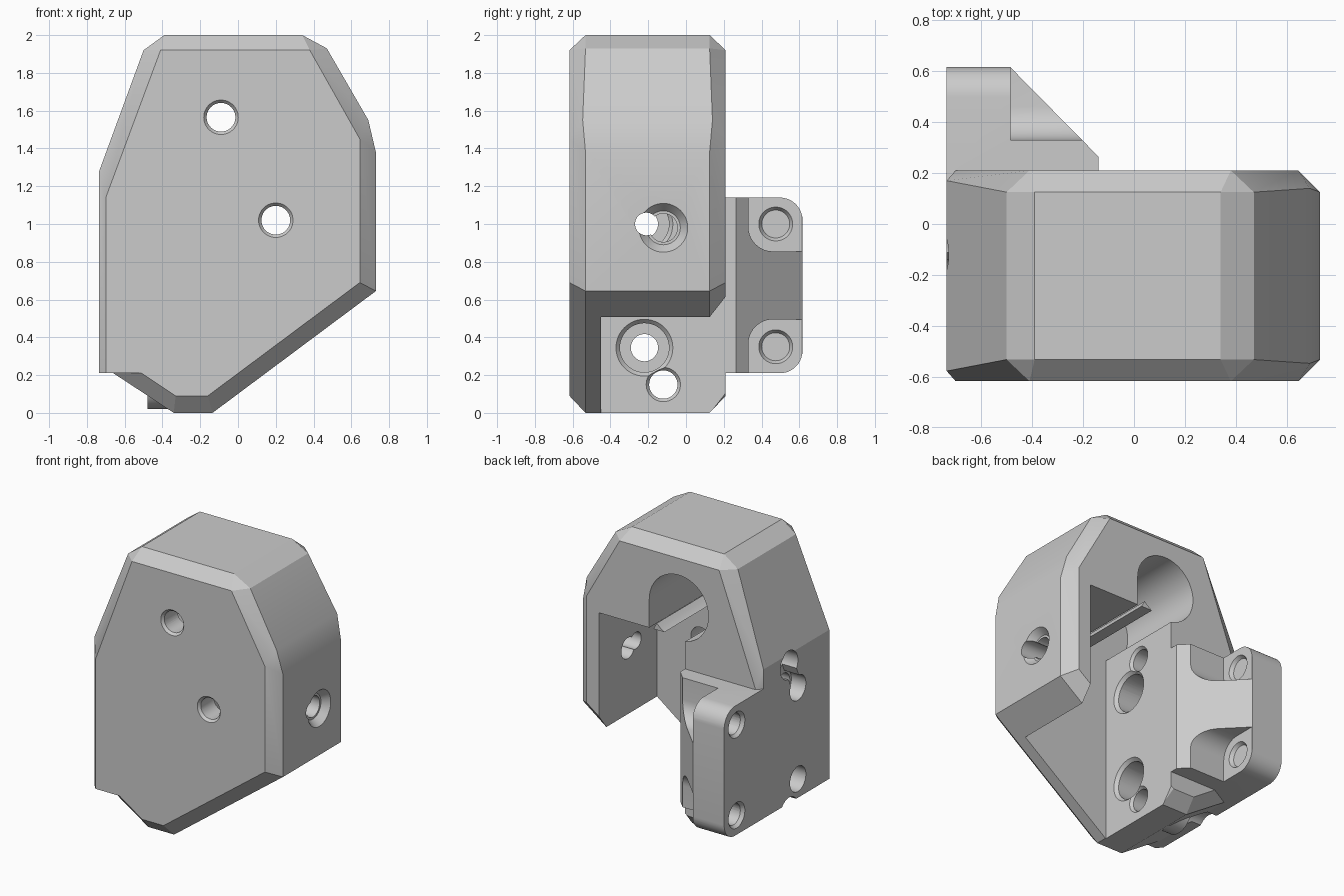
import bpy, bmesh, math
from mathutils import Matrix, Vector

if "Cube" in bpy.data.objects:
    bpy.data.objects.remove(bpy.data.objects["Cube"], do_unlink=True)

grey = bpy.data.materials.new("plain_grey")
grey.use_nodes = True
grey.diffuse_color = (0.6, 0.6, 0.6, 1)
grey.node_tree.nodes["Principled BSDF"].inputs["Base Color"].default_value = (0.6, 0.6, 0.6, 1)


def finish(name, bm):
    bmesh.ops.remove_doubles(bm, verts=bm.verts, dist=0.0005)
    bmesh.ops.recalc_face_normals(bm, faces=bm.faces)
    mesh = bpy.data.meshes.new(name)
    bm.to_mesh(mesh)
    bm.free()
    mesh.materials.append(grey)
    ob = bpy.data.objects.new(name, mesh)
    bpy.context.collection.objects.link(ob)
    return ob


def loft(name, rings):
    """Closed solid skinned through matching rings of points."""
    bm = bmesh.new()
    rows = [[bm.verts.new(p) for p in ring] for ring in rings]
    n = len(rows[0])
    for a, b in zip(rows, rows[1:]):
        for i in range(n):
            j = (i + 1) % n
            bm.faces.new((a[i], a[j], b[j], b[i]))
    bm.faces.new(rows[0])
    bm.faces.new(rows[-1])
    return finish(name, bm)


def along_x(name, yz, x0, x1):
    return loft(name, [[(x, y, z) for y, z in yz] for x in (x0, x1)])


def along_y(name, xz, y0, y1):
    return loft(name, [[(x, y, z) for x, z in xz] for y in (y0, y1)])


def along_z(name, xy, z0, z1):
    return loft(name, [[(x, y, z) for x, y in xy] for z in (z0, z1)])


def arc(cx, cy, r, start, end, steps=10):
    return [(cx + r * math.cos(math.radians(start + (end - start) * i / steps)),
             cy + r * math.sin(math.radians(start + (end - start) * i / steps)))
            for i in range(steps + 1)]


def rod(axis, a, b, c, d, r0, r1=None):
    """Round rod along an axis at cross position (a, b), from c to d."""
    r1 = r0 if r1 is None else r1
    rings = []
    for t, r in ((c, r0), (d, r1)):
        circle = arc(a, b, r, 0, 352.5, 47)
        rings.append([(t, p, q) if axis == "x" else (p, t, q) for p, q in circle])
    return loft("rod", rings)


def boolean(target, tool, mode="DIFFERENCE"):
    mod = target.modifiers.new("join", "BOOLEAN")
    mod.operation, mod.object, mod.solver = mode, tool, "EXACT"
    bpy.context.view_layer.objects.active = target
    bpy.ops.object.modifier_apply(modifier=mod.name)
    bpy.data.objects.remove(tool, do_unlink=True)


# Chamfered housing: outer x, z, inset x, z, chamfer depth
FRONT, BACK = -0.617, 0.21
profile = [
    (-0.735, 0.21, -0.70, 0.21, 0.04), (-0.735, 1.28, -0.70, 1.14, 0.04),
    (-0.50, 1.92, -0.41, 1.92, 0.085), (-0.39, 2.0, -0.41, 1.92, 0.085),
    (0.34, 2.0, 0.38, 1.92, 0.085), (0.47, 1.93, 0.38, 1.92, 0.085),
    (0.69, 1.55, 0.645, 1.45, 0.07), (0.73, 1.38, 0.645, 1.45, 0.085),
    (0.73, 0.645, 0.645, 0.69, 0.085), (-0.135, 0.0, -0.16, 0.09, 0.085),
    (-0.34, 0.0, -0.33, 0.09, 0.085), (-0.66, 0.21, -0.51, 0.21, 0.085)]
housing = loft("housing", [
    [(p[2], FRONT, p[3]) for p in profile],
    [(p[0], FRONT + p[4], p[1]) for p in profile],
    [(p[0], BACK - p[4], p[1]) for p in profile],
    [(p[2], BACK, p[3]) for p in profile]])

# Mounting ear with a sloped web and two open screw pockets
Y_EAR, LOW, HIGH, R = 0.617, 0.21, 1.14, 0.12
outline = ([(0.1, LOW)] + arc(Y_EAR - R, LOW + R, R, -90, 0)
           + arc(Y_EAR - R, HIGH - R, R, 0, 90) + [(0.1, HIGH)])
ear = along_x("ear", outline, -0.735, -0.14)
boolean(ear, along_z("slope", [(-0.49, 0.62), (-0.14, 0.265), (0.2, 0.265),
                               (0.2, 0.9), (-0.49, 0.9)], -1, 3))
for side in (1, -1):
    pocket = [(0.33, 2)] + arc(0.46, 0.985, 0.13, 180, 270) + [(0.9, 0.855), (0.9, 2)]
    mid = (LOW + HIGH) / 2
    pocket = [(y, mid + side * (z - mid)) for y, z in pocket]
    boolean(ear, along_x("pocket", pocket, -0.485, 0.3))
boolean(housing, ear, "UNION")

# Round boss under the side wall
boolean(housing, rod("x", -0.12, 0.15, -0.48, -0.2, 0.13), "UNION")

# Main cavity, open at the back and below, with a round bay above it
boolean(housing, along_y("cavity", [(-0.14, -1), (0.545, -1), (0.545, 1.36), (-0.14, 1.36)],
                         -0.45, 1.5))
bay = arc(-0.09, 1.565, 0.235, 0, 318, 40)
bay += [(0.145, 1.3)]
boolean(housing, along_y("bay", bay, -0.4503, 1.5))

# Front screw holes with a small countersink
for x, z in ((-0.09, 1.565), (0.2, 1.02)):
    boolean(housing, rod("y", x, z, -0.8, -0.3, 0.076))
    boolean(housing, rod("y", x, z, FRONT - 0.01, FRONT + 0.02, 0.1, 0.074))

# Ear screw holes
for z in (0.35, 1.0):
    boolean(housing, rod("x", 0.475, z, -1, -0.3, 0.075))
    boolean(housing, rod("x", 0.475, z, -0.745, -0.71, 0.1, 0.074))
    boolean(housing, rod("x", 0.475, z, -0.51, -0.475, 0.074, 0.096))

# Side wall holes: large stepped bores and small offset bores, in mirrored pairs
for z_big, z_small in ((0.345, 0.15), (1.0, 1.2)):
    boolean(housing, rod("x", -0.22, z_big, -1, 0, 0.072))
    boolean(housing, rod("x", -0.22, z_big, -0.36, -0.1, 0.13))
    boolean(housing, rod("x", -0.22, z_big, -0.165, -0.135, 0.128, 0.155))
    boolean(housing, rod("x", -0.22, z_big, -0.9, -0.62, 0.09))
    boolean(housing, rod("x", -0.12, z_small, -1, 0, 0.075))
    boolean(housing, rod("x", -0.12, z_small, -0.9, -0.48, 0.1))
    boolean(housing, rod("x", -0.12, z_small, -0.16, -0.135, 0.074, 0.095))

# Slot joining the two upper side holes on the outside
boolean(housing, along_x("slot", [(-0.26, 1.02), (-0.16, 1.0), (-0.08, 1.17), (-0.18, 1.2)],
                         -0.9, -0.62))

# Opposite wall: countersunk hole and offset access hole
boolean(housing, rod("x", -0.12, 0.98, 0.4, 1, 0.075))
boolean(housing, rod("x", -0.12, 0.98, 0.68, 0.74, 0.09, 0.137))
boolean(housing, rod("x", -0.21, 1.0, 0.4, 1, 0.06))

# Sharp edges, smooth round surfaces
bpy.ops.object.select_all(action="DESELECT")
housing.select_set(True)
bpy.context.view_layer.objects.active = housing
bpy.ops.object.shade_smooth_by_angle(angle=math.radians(20))
